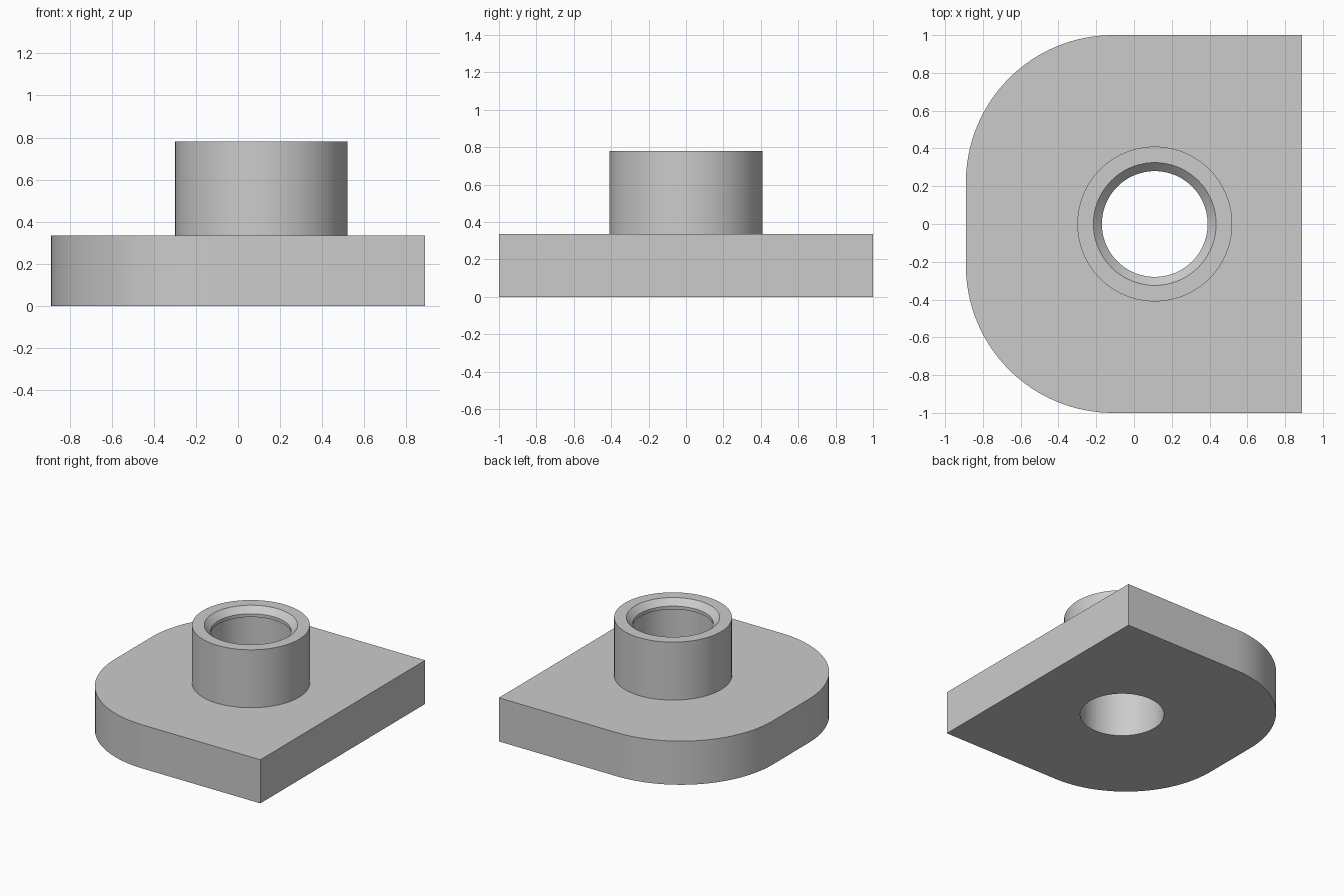
import bpy, bmesh
from math import cos, sin, pi, radians

cube = bpy.data.objects.get("Cube")
if cube:
    bpy.data.objects.remove(cube, do_unlink=True)

HALF_X, HALF_Y, CORNER = 0.89, 1.0, 0.78
PLATE_TOP, BOSS_TOP = 0.335, 0.78
CENTRE_X, BOSS_R, BORE_R = 0.11, 0.41, 0.297
SIDES = 96

gray = bpy.data.materials.new("plain gray")
gray.use_nodes = True
colour = (0.6, 0.6, 0.6, 1)
gray.diffuse_color = colour
gray.node_tree.nodes["Principled BSDF"].inputs["Base Color"].default_value = colour


def finish(name, bm):
    bmesh.ops.recalc_face_normals(bm, faces=bm.faces)
    mesh = bpy.data.meshes.new(name)
    bm.to_mesh(mesh)
    bm.free()
    mesh.materials.append(gray)
    obj = bpy.data.objects.new(name, mesh)
    bpy.context.collection.objects.link(obj)
    return obj


def lathe(name, profile):
    """Revolve a closed (radius, height) profile about the bore axis."""
    bm = bmesh.new()
    rings = [[bm.verts.new((CENTRE_X + r * cos(2 * pi * i / SIDES),
                            r * sin(2 * pi * i / SIDES), z))
              for i in range(SIDES)] for r, z in profile]
    for a, b in zip(rings, rings[1:] + rings[:1]):
        for i in range(SIDES):
            j = (i + 1) % SIDES
            bm.faces.new((a[i], a[j], b[j], b[i]))
    return finish(name, bm)


# Base plate: two square corners on the left, two rounded ones on the right
outline = [(HALF_X, -HALF_Y), (HALF_X, HALF_Y)]
for side, start in ((1, 90), (-1, 180)):
    for i in range(33):
        a = radians(start + 90 * i / 32)
        outline.append((-HALF_X + CORNER + CORNER * cos(a),
                        side * (HALF_Y - CORNER) + CORNER * sin(a)))
bm = bmesh.new()
bottom = bm.faces.new([bm.verts.new((x, y, 0)) for x, y in outline])
walls = bmesh.ops.extrude_face_region(bm, geom=[bottom], use_keep_orig=True)
top = [v for v in walls["geom"] if isinstance(v, bmesh.types.BMVert)]
bmesh.ops.translate(bm, vec=(0, 0, PLATE_TOP), verts=top)
plate = finish("base_plate", bm)

# Through hole in the plate
bm = bmesh.new()
bmesh.ops.create_cone(bm, cap_ends=True, segments=SIDES, radius1=BORE_R,
                      radius2=BORE_R, depth=2)
bmesh.ops.translate(bm, vec=(CENTRE_X, 0, 0), verts=bm.verts)
cutter = finish("bore_cutter", bm)
cutter.hide_render = True
cutter.hide_set(True)
cut = plate.modifiers.new("bore", "BOOLEAN")
cut.operation = "DIFFERENCE"
cut.solver = "EXACT"
cut.object = cutter
bpy.context.view_layer.objects.active = plate
bpy.ops.object.modifier_apply(modifier=cut.name)
bpy.data.objects.remove(cutter, do_unlink=True)

# Hollow boss with a chamfered mouth and a thin lip above the bore
boss = lathe("boss", [
    (BOSS_R, PLATE_TOP), (BOSS_R, BOSS_TOP), (0.325, BOSS_TOP),
    (0.28, BOSS_TOP - 0.045), (0.28, BOSS_TOP - 0.07),
    (BORE_R, BOSS_TOP - 0.07), (BORE_R, PLATE_TOP)])

# Smooth round walls, crisp edges
bpy.ops.object.select_all(action="DESELECT")
for obj in (plate, boss):
    obj.select_set(True)
bpy.context.view_layer.objects.active = boss
bpy.ops.object.shade_smooth_by_angle(angle=radians(30))
